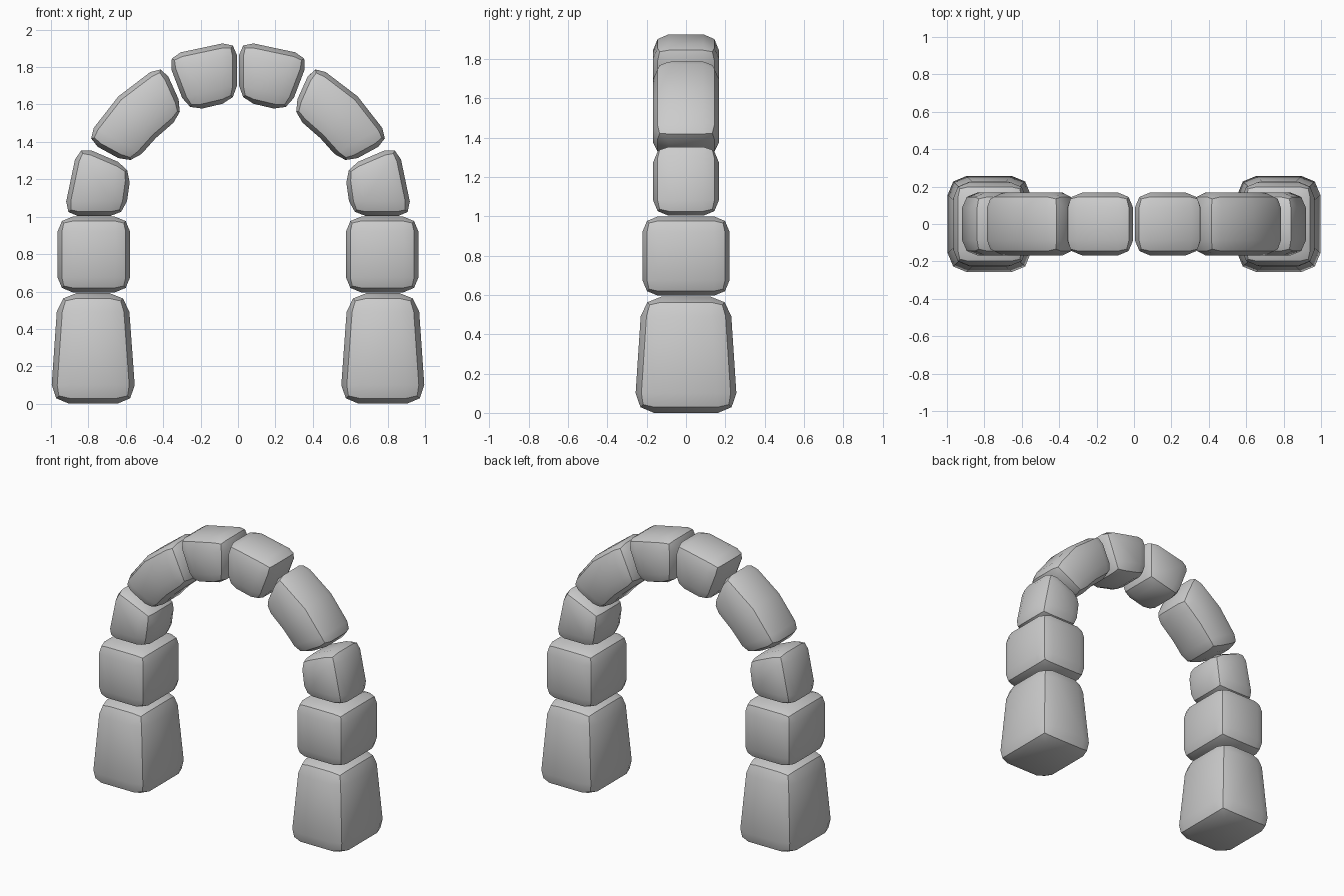
import bpy, bmesh, math

if "Cube" in bpy.data.objects:
    bpy.data.objects.remove(bpy.data.objects["Cube"])


def finish(name, bm, bevel):
    """Turn a bmesh into a softly bevelled stone with a crisp line along each edge."""
    bmesh.ops.recalc_face_normals(bm, faces=bm.faces)
    me = bpy.data.meshes.new(name)
    bm.to_mesh(me)
    bm.free()
    ob = bpy.data.objects.new(name, me)
    bpy.context.collection.objects.link(ob)
    mod = ob.modifiers.new("rounding", 'BEVEL')
    mod.width = bevel
    mod.segments = 2
    mod.limit_method = 'ANGLE'
    mod.angle_limit = math.radians(35)
    bpy.ops.object.select_all(action='DESELECT')
    bpy.context.view_layer.objects.active = ob
    ob.select_set(True)
    bpy.ops.object.modifier_apply(modifier=mod.name)
    bpy.ops.object.shade_smooth_by_angle(angle=math.radians(32))


def stone(name, side, profile, y_low, y_high, bevel):
    """Loft an x-z outline from front to back; y_low / y_high are half depths
    at the bottom and top of the outline, so stones may taper in depth."""
    zs = [p[1] for p in profile]
    z0, z1 = min(zs), max(zs)
    bm = bmesh.new()
    rings = []
    for s in (-1, 1):
        ring = []
        for x, z in profile:
            d = y_low + (y_high - y_low) * (z - z0) / (z1 - z0)
            ring.append(bm.verts.new((side * x, s * d, z)))
        rings.append(ring)
        bm.faces.new(ring)
    # the bent stone's front and back are split at the bend into clean quads
    n = len(profile)
    if n == 6:
        for ring in rings:
            bmesh.ops.connect_verts(bm, verts=[ring[1], ring[4]])
    for i in range(n):
        j = (i + 1) % n
        bm.faces.new((rings[0][i], rings[0][j], rings[1][j], rings[1][i]))
    finish(name, bm, bevel)


# outline, half depth at bottom and top, bevel
STONES = {
    "pier_base": ([(0.545, 0), (1.003, 0), (0.962, 0.592), (0.588, 0.592)], 0.263, 0.224, 0.10),
    "pier_block": ([(0.577, 0.596), (0.965, 0.596), (0.965, 1.0), (0.577, 1.0)], 0.222, 0.222, 0.08),
    "springer_stone": ([(0.605, 1.003), (0.935, 1.003), (0.855, 1.385), (0.568, 1.262)], 0.168, 0.168, 0.08),
    "bent_arch_stone": ([(0.57, 1.275), (0.44, 1.42), (0.285, 1.555),
                         (0.405, 1.822), (0.64, 1.643), (0.82, 1.412)], 0.168, 0.168, 0.08),
    "crown_stone": ([(0.005, 1.622), (0.27, 1.56), (0.385, 1.862), (0.005, 1.943)], 0.168, 0.168, 0.08),
}

# both halves of the arch
for side, label in ((-1, "left"), (1, "right")):
    for part, (profile, low, high, bevel) in STONES.items():
        stone(f"{label}_{part}", side, profile, low, high, bevel)
